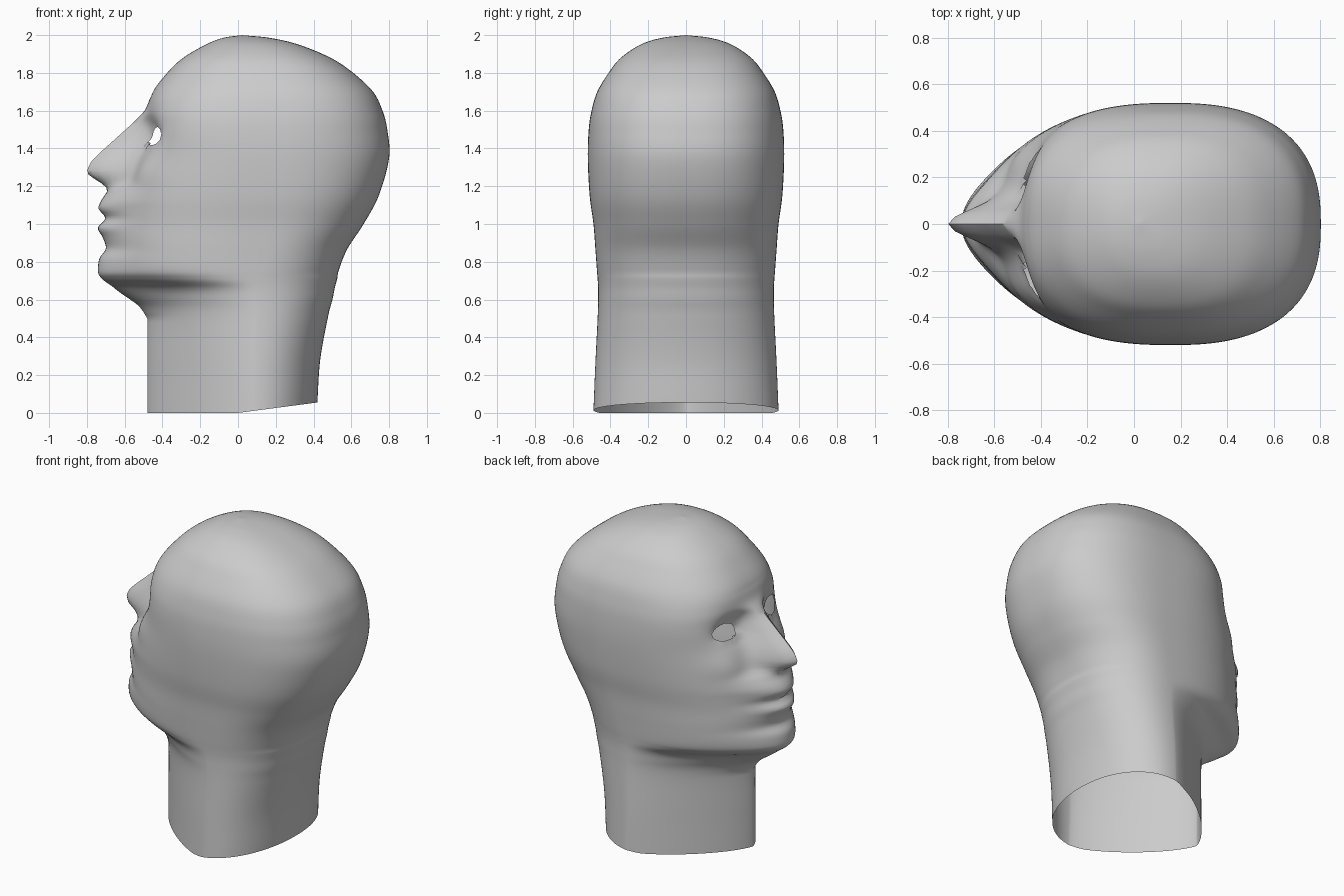
import bpy, bmesh, math

if "Cube" in bpy.data.objects:
    bpy.data.objects.remove(bpy.data.objects["Cube"])

# Cross-sections up the head: z, front x, back x, half width, front squareness, x of widest point
SECTIONS = [
    (0.00, -.48, .420, .490, 1.35, .09),
    (0.25, -.48, .435, .480, 1.35, .09),
    (0.50, -.48, .475, .468, 1.40, .10),
    (0.60, -.50, .500, .465, 1.50, .10),
    (0.66, -.53, .512, .465, 1.65, .10),
    (0.71, -.60, .525, .468, 2.05, .10),
    (0.76, -.63, .535, .472, 2.30, .11),
    (0.87, -.63, .580, .480, 2.40, .13),
    (1.00, -.62, .665, .490, 2.40, .15),
    (1.15, -.60, .745, .510, 2.40, .16),
    (1.35, -.53, .800, .520, 2.50, .16),
    (1.50, -.49, .790, .515, 2.70, .16),
    (1.60, -.475, .765, .500, 2.70, .16),
    (1.70, -.45, .715, .470, 2.50, .15),
    (1.80, -.375, .610, .410, 2.40, .13),
    (1.88, -.29, .490, .345, 2.30, .10),
    (1.95, -.17, .320, .240, 2.20, .07),
    (1.985, -.08, .170, .130, 2.10, .04),
    (2.00, .02, .020, .000, 2.00, .02),
]
# Chin, lips and nose: z, how far it stands out from the face, spread in y
FEATURES = [
    (.50, 0, .15), (.57, .04, .17), (.65, .12, .20), (.71, .12, .23),
    (.77, .11, .22), (.82, .10, .21), (.87, .07, .20), (.93, .09, .20),
    (.98, .12, .19), (1.03, .085, .20), (1.08, .125, .19), (1.12, .12, .20),
    (1.18, .10, .17), (1.21, .135, .11), (1.265, .235, .09), (1.29, .245, .09),
    (1.34, .235, .085), (1.45, .15, .07), (1.54, .07, .07), (1.60, .02, .13),
    (1.68, 0, .2),
]
SIDES, STEPS = 192, 9
EYE_Y, EYE_Z, EYE_W, EYE_H = .235, 1.465, .08, .048


def curve(keys, u):
    """Smooth curve through rows of (u, values...)."""
    if u <= keys[0][0]:
        return keys[0][1:]
    if u >= keys[-1][0]:
        return keys[-1][1:]
    i = max(k for k in range(len(keys) - 1) if keys[k][0] <= u)
    a, b = keys[i], keys[i + 1]
    p, q = keys[max(i - 1, 0)], keys[min(i + 2, len(keys) - 1)]
    h = b[0] - a[0]
    t = (u - a[0]) / h
    out = []
    for c in range(1, len(a)):
        m0 = (b[c] - p[c]) / (b[0] - p[0]) * h
        m1 = (q[c] - a[c]) / (q[0] - a[0]) * h
        out.append((2*t**3 - 3*t*t + 1) * a[c] + (t**3 - 2*t*t + t) * m0
                   + (3*t*t - 2*t**3) * b[c] + (t**3 - t*t) * m1)
    return out


def bump(y, z, cy, cz, sy, sz):
    return math.exp(-((abs(y) - cy) / sy) ** 2 - ((z - cz) / sz) ** 2)


def spow(v, e):
    return math.copysign(abs(v) ** e, v)


def eye_radius(co):
    return math.hypot((abs(co.y) - EYE_Y) / EYE_W, (co.z - EYE_Z) / EYE_H)


bm = bmesh.new()
rows = [(i,) + s for i, s in enumerate(SECTIONS)]
rings = []
for k in range((len(SECTIONS) - 1) * STEPS + 1):
    z, xf, xb, w, n, xm = curve(rows, k / STEPS)
    out, spread = curve(FEATURES, z)
    nb = 2.1 + .4 * min(1, z / 1.2)
    ring = []
    for j in range(SIDES):
        a = 2 * math.pi * j / SIDES
        c, s = math.cos(a), math.sin(a)
        e = 2 / (n if c < 0 else nb)
        x = xm + spow(c, e) * ((xm - xf) if c < 0 else (xb - xm))
        y = w * spow(s, e)
        if c < 0:
            # chin, lips, nose; then eye sockets and cheekbones
            x -= out * math.exp(-(y / spread) ** 2)
            x += .045 * bump(y, z, .2, 1.47, .11, .08)
            x -= .02 * bump(y, z, .3, 1.27, .1, .09)
        # sloping neck rim at the back
        lift = .055 * max(0, x) / .42 * max(0, 1 - z / .5)
        ring.append(bm.verts.new((x, y, z + lift)))
    rings.append(ring)
for lo, hi in zip(rings, rings[1:]):
    for j in range(SIDES):
        i = (j + 1) % SIDES
        bm.faces.new((lo[j], lo[i], hi[i], hi[j]))
bmesh.ops.remove_doubles(bm, verts=bm.verts, dist=.0005)

# Open eye holes with clean oval rims
hole = [f for f in bm.faces if f.calc_center_median().x < 0
        and any(eye_radius(v.co) < 1 for v in f.verts)]
bmesh.ops.delete(bm, geom=hole, context='FACES')
for v in bm.verts:
    if v.is_boundary and v.co.z > 1:
        r = eye_radius(v.co)
        side = math.copysign(1, v.co.y)
        v.co.y = side * (EYE_Y + (abs(v.co.y) - EYE_Y) / r)
        v.co.z = EYE_Z + (v.co.z - EYE_Z) / r
bmesh.ops.recalc_face_normals(bm, faces=bm.faces)

mesh = bpy.data.meshes.new("head")
bm.to_mesh(mesh)
bm.free()
head = bpy.data.objects.new("head", mesh)
bpy.context.collection.objects.link(head)
bpy.context.view_layer.objects.active = head
head.select_set(True)
bpy.ops.object.shade_smooth_by_angle(angle=math.radians(50))
